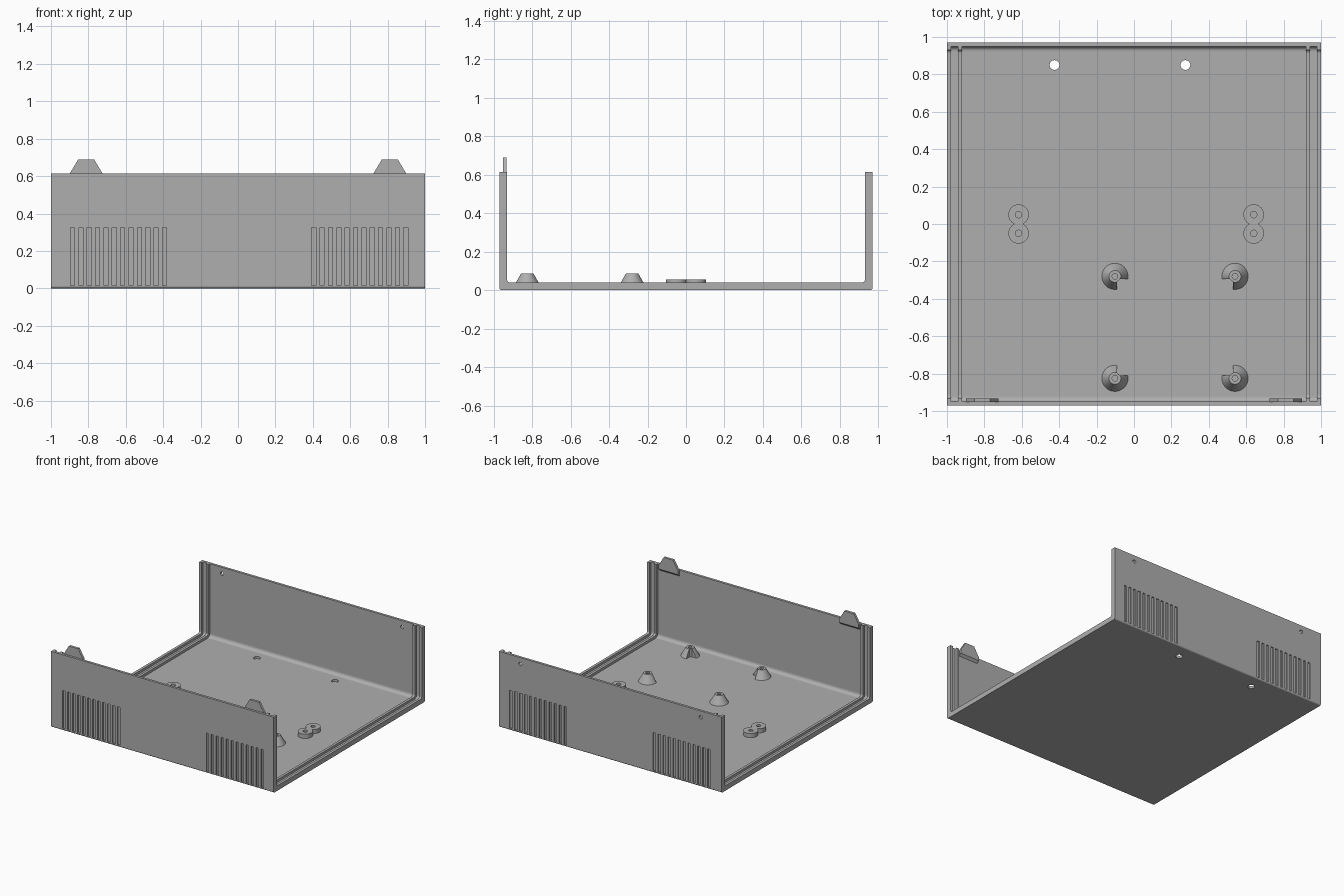
import bpy, bmesh, math
from mathutils import Vector

cube = bpy.data.objects.get("Cube")
if cube:
    bpy.data.objects.remove(cube)

HALF_DEPTH, HEIGHT, WALL, RIB = 0.97, 0.615, 0.02, 0.04

grey = bpy.data.materials.new("plain_grey")
grey.use_nodes = True
COLOUR = (0.43, 0.43, 0.43, 1)
grey.diffuse_color = COLOUR
grey.node_tree.nodes["Principled BSDF"].inputs["Base Color"].default_value = COLOUR


def finish(name, bm, smooth=False):
    bmesh.ops.recalc_face_normals(bm, faces=bm.faces)
    mesh = bpy.data.meshes.new(name)
    bm.to_mesh(mesh)
    bm.free()
    mesh.materials.append(grey)
    ob = bpy.data.objects.new(name, mesh)
    bpy.context.collection.objects.link(ob)
    if smooth:
        select(ob)
        bpy.ops.object.shade_smooth_by_angle(angle=math.radians(30))
    return ob


def select(ob):
    bpy.ops.object.select_all(action="DESELECT")
    bpy.context.view_layer.objects.active = ob
    ob.select_set(True)


def cut(ob, bm):
    """Subtract the closed solids in bm from ob."""
    cutter = finish("cutter", bm)
    cutter.hide_render = True
    mod = ob.modifiers.new("cut", "BOOLEAN")
    mod.operation, mod.solver, mod.object = "DIFFERENCE", "EXACT", cutter
    select(ob)
    bpy.ops.object.modifier_apply(modifier=mod.name)
    bpy.data.objects.remove(cutter)


def add_box(bm, lo, hi):
    verts = bmesh.ops.create_cube(bm, size=1)["verts"]
    lo, hi = Vector(lo), Vector(hi)
    for v in verts:
        v.co = (lo + hi) / 2 + v.co * (hi - lo)


def add_rod(bm, centre, radius, length, along_y=False):
    verts = bmesh.ops.create_cone(bm, cap_ends=True, segments=24, radius1=radius,
                                  radius2=radius, depth=length)["verts"]
    for v in verts:
        x, y, z = v.co
        v.co = Vector(centre) + (Vector((x, z, y)) if along_y else Vector((x, y, z)))


def u_path(inset, radius):
    """U-shaped line in the y-z plane with rounded lower corners."""
    w = HALF_DEPTH - inset
    half = [(-w, HEIGHT)]
    for i in range(7):
        a = math.pi / 2 * i / 6
        half.append((-w + radius * (1 - math.cos(a)), inset + radius * (1 - math.sin(a))))
    return half + [(-y, z) for y, z in reversed(half)]


def u_strip(name, outer, inner, x0, x1):
    """Solid between two U-shaped lines, running from x0 to x1."""
    bm = bmesh.new()
    rows = [[bm.verts.new((x, y, z)) for y, z in path]
            for x, path in ((x0, outer), (x1, outer), (x1, inner), (x0, inner))]
    for r in range(4):
        a, b = rows[r], rows[(r + 1) % 4]
        for i in range(len(a) - 1):
            bm.faces.new((a[i], a[i + 1], b[i + 1], b[i]))
    for end in (0, -1):
        bm.faces.new([row[end] for row in rows])
    return finish(name, bm)


def lathe(name, centre, profile, segments=32):
    """Ring turned from a closed radius-height profile."""
    bm = bmesh.new()
    rings = []
    for i in range(segments):
        a = 2 * math.pi * i / segments
        rings.append([bm.verts.new((centre[0] + r * math.cos(a),
                                    centre[1] + r * math.sin(a), z)) for r, z in profile])
    n = len(profile)
    for i in range(segments):
        a, b = rings[i], rings[(i + 1) % segments]
        for j in range(n):
            k = (j + 1) % n
            bm.faces.new((a[j], a[k], b[k], b[j]))
    return finish(name, bm, smooth=True)


# U-shaped tray
outer, inner, rib_line = u_path(0, 0.012), u_path(WALL, 0.028), u_path(RIB, 0.016)
tray = u_strip("tray", outer, inner, -1, 1)

# Blind vent grooves on the front and back
bm = bmesh.new()
for side in (-1, 1):
    for start in (-0.885, 0.405):
        for i in range(12):
            x = start + i * 0.0447
            ys = sorted((side * 0.96, side * 1.0))
            add_box(bm, (x - 0.011, ys[0], 0.015), (x + 0.011, ys[1], 0.325))
cut(tray, bm)

# Screw holes in the floor and back wall
bm = bmesh.new()
for x in (-0.425, 0.275):
    add_rod(bm, (x, 0.85, 0), 0.026, 0.2)
for x in (-0.81, 0.81):
    add_rod(bm, (x, HALF_DEPTH, 0.563), 0.014, 0.2, along_y=True)
cut(tray, bm)

# Paired ribs that form a panel slot at each open end
for side, label in ((-1, "right"), (1, "left")):
    for name, a, b in (("outer_rib", 0.978, 1.0), ("inner_rib", 0.919, 0.94)):
        x0, x1 = sorted((side * a, side * b))
        u_strip(f"{label}_{name}", inner, rib_line, x0, x1)

# Screw tabs standing up from the front wall
for x, label in ((-0.812, "right"), (0.812, "left")):
    bm = bmesh.new()
    outline = [(-0.087, 0.585), (0.087, 0.585), (0.087, HEIGHT),
               (0.042, 0.69), (-0.042, 0.69), (-0.087, HEIGHT)]
    back = [bm.verts.new((x + u, -0.932, z)) for u, z in outline]
    front = [bm.verts.new((x + u, -0.952, z)) for u, z in outline]
    for v in front[:2]:
        v.co.z -= 0.02
    bm.faces.new(back)
    bm.faces.new(front)
    for i in range(6):
        k = (i + 1) % 6
        bm.faces.new((back[i], back[k], front[k], front[i]))
    tab = finish(f"{label}_tab", bm)
    bm = bmesh.new()
    add_rod(bm, (x, -0.94, 0.655), 0.014, 0.2, along_y=True)
    cut(tab, bm)

# Double ring spacers on the floor
for x, label in ((-0.617, "right"), (0.64, "left")):
    for y in (-0.05, 0.05):
        lathe(f"{label}_spacer", (x, y),
              [(0.017, WALL), (0.055, WALL), (0.055, 0.055), (0.017, 0.055)])

# Conical standoffs, each notched on its inward corner
for x, dx in ((-0.102, 1), (0.54, -1)):
    for y, dy in ((-0.28, -1), (-0.825, 1)):
        cone = lathe("standoff_cone", (x, y),
                     [(0.029, WALL), (0.07, WALL), (0.032, 0.087), (0.029, 0.087)])
        bm = bmesh.new()
        xs = sorted((x + dx * 0.012, x + dx * 0.1))
        ys = sorted((y + dy * 0.015, y + dy * 0.1))
        add_box(bm, (xs[0], ys[0], 0), (xs[1], ys[1], 0.2))
        cut(cone, bm)
        lathe("standoff_core", (x, y),
              [(0.015, WALL), (0.03, WALL), (0.03, 0.087), (0.015, 0.087)])
